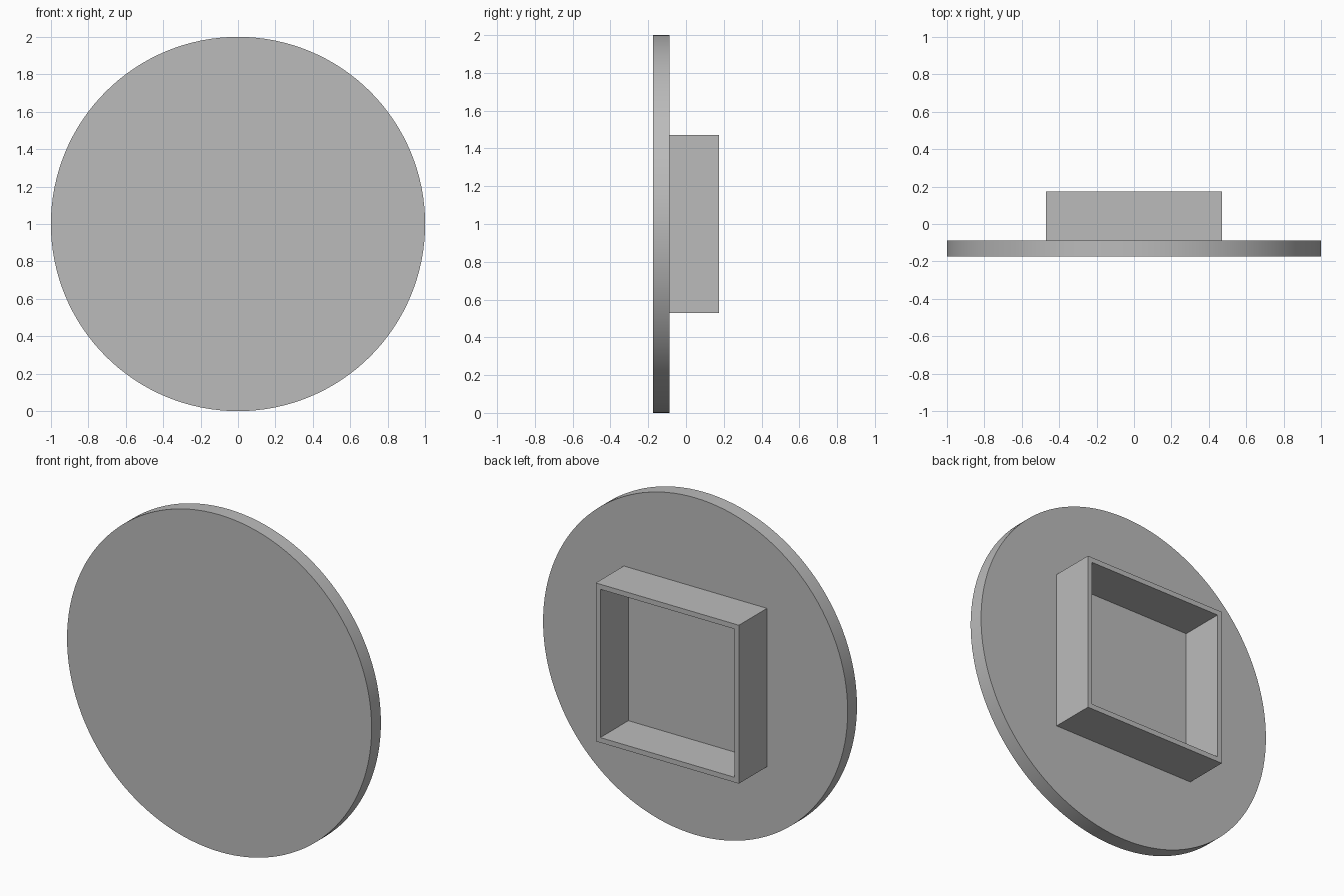
import bpy
import math
from mathutils import Matrix

cube = bpy.data.objects.get("Cube")
if cube:
    bpy.data.objects.remove(cube, do_unlink=True)

grey = bpy.data.materials.new("plain_grey")
grey.use_nodes = True
colour = (0.5, 0.5, 0.5, 1)
grey.diffuse_color = colour
grey.node_tree.nodes["Principled BSDF"].inputs["Base Color"].default_value = colour

FRONT, JOINT, BACK = -0.175, -0.088, 0.175
CENTRE_Z = 1.0
HALF, WALL = 0.47, 0.03

# Round plate standing upright
bpy.ops.mesh.primitive_cylinder_add(
    vertices=128, radius=1, depth=JOINT - FRONT,
    location=(0, (FRONT + JOINT) / 2, CENTRE_Z), rotation=(math.pi / 2, 0, 0))
disc = bpy.context.object
disc.name = "round_plate"
disc.data.materials.append(grey)
bpy.ops.object.shade_smooth_by_angle(angle=math.radians(30))


# Square open collar on the back: two nested loops joined into a tube
def square(half, y):
    return [(sx * half, y, CENTRE_Z + sz * half)
            for sx, sz in ((-1, -1), (1, -1), (1, 1), (-1, 1))]


rings = [square(HALF, JOINT), square(HALF, BACK),
         square(HALF - WALL, BACK), square(HALF - WALL, JOINT)]
verts = [v for ring in rings for v in ring]
faces = []
for r in range(4):
    a, b = r * 4, (r + 1) % 4 * 4
    for i in range(4):
        j = (i + 1) % 4
        faces.append((a + i, b + i, b + j, a + j))
mesh = bpy.data.meshes.new("square_collar")
mesh.from_pydata(verts, [], faces)
mesh.flip_normals()
mesh.materials.append(grey)
collar = bpy.data.objects.new("square_collar", mesh)
bpy.context.collection.objects.link(collar)
